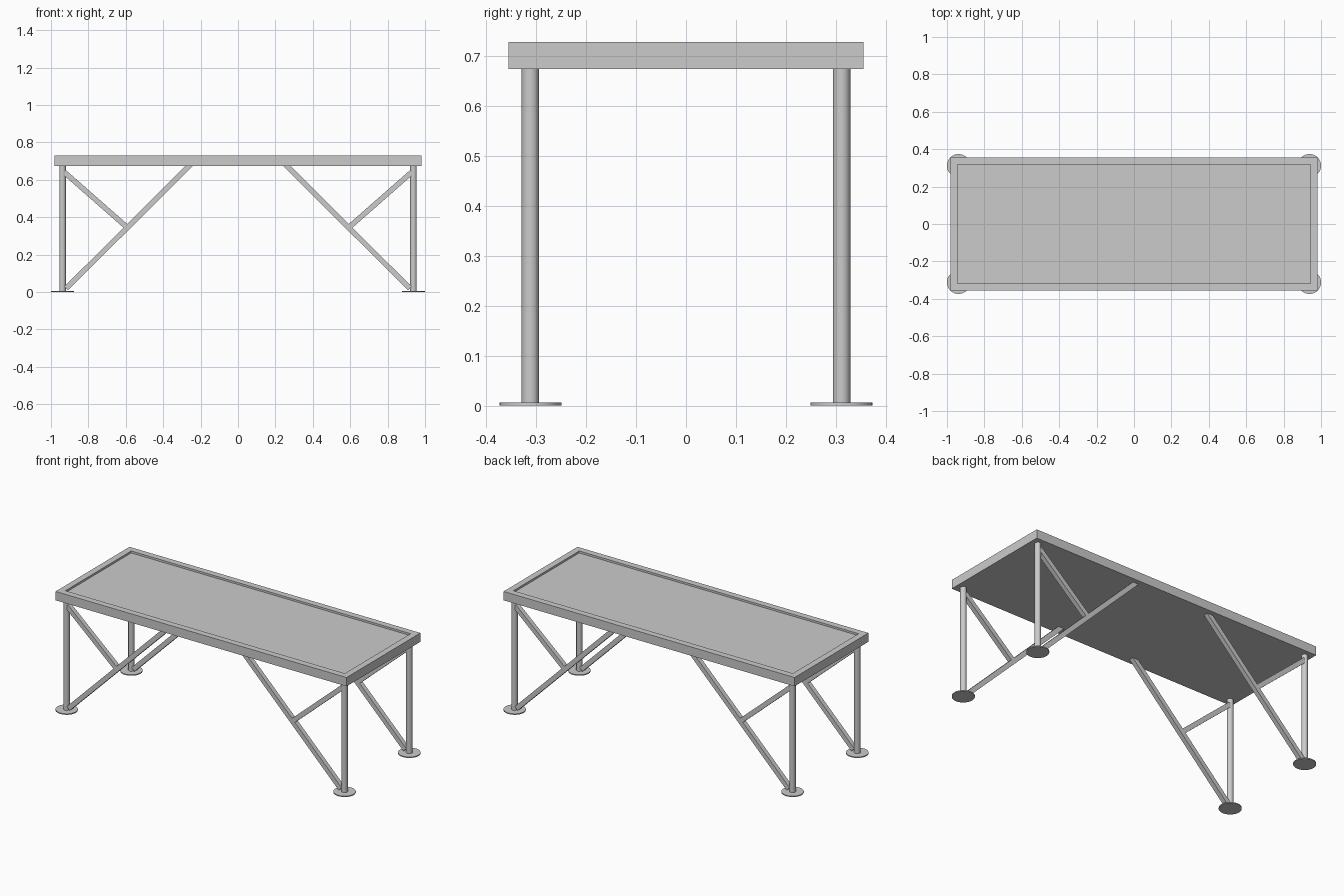
import bpy, bmesh
from math import atan2
from mathutils import Vector

cube = bpy.data.objects.get("Cube")
if cube:
    bpy.data.objects.remove(cube, do_unlink=True)

grey = bpy.data.materials.new("light_grey")
grey.use_nodes = True
colour = (0.6, 0.6, 0.6, 1)
grey.diffuse_color = colour
grey.node_tree.nodes["Principled BSDF"].inputs["Base Color"].default_value = colour

LEG_X, LEG_Y = 0.938, 0.312
TOP_LOW, TOP_HIGH = 0.675, 0.729


def finish(name):
    obj = bpy.context.object
    obj.name = name
    obj.data.materials.append(grey)
    return obj


def box(name, centre, size):
    bpy.ops.mesh.primitive_cube_add(size=1, location=centre)
    obj = finish(name)
    obj.scale = size
    bpy.ops.object.transform_apply(location=False, rotation=False)
    return obj


def disc(name, x, y, low, high, radius):
    bpy.ops.mesh.primitive_cylinder_add(vertices=32, radius=radius, depth=high - low,
                                        location=(x, y, (low + high) / 2))
    finish(name)
    bpy.ops.object.shade_smooth_by_angle()


def bar(name, start, end, width=0.028):
    # Square bar between two points in an x-z plane
    a, b = Vector(start), Vector(end)
    d = b - a
    obj = box(name, (a + b) / 2, (d.length, width, width))
    obj.rotation_euler.y = -atan2(d.z, d.x)


# Table top with a raised rim around a sunken panel
top = box("table_top", (0, 0, (TOP_LOW + TOP_HIGH) / 2), (1.964, 0.712, TOP_HIGH - TOP_LOW))
bm = bmesh.new()
bm.from_mesh(top.data)
panel = [f for f in bm.faces if f.normal.z > 0.9]
bmesh.ops.inset_region(bm, faces=panel, thickness=0.055)
bmesh.ops.inset_region(bm, faces=panel, thickness=0)
bmesh.ops.translate(bm, verts=panel[0].verts, vec=(0, 0, -0.012))
bm.to_mesh(top.data)
bm.free()

# Four legs, each with a foot plate, a long brace and a short brace
for side, sx in (("left", 1), ("right", -1)):
    for end, sy in (("front", -1), ("back", 1)):
        tag = f"{end}_{side}"
        x, y = sx * LEG_X, sy * LEG_Y
        disc(f"{tag}_foot", x, y, 0, 0.006, 0.062)
        disc(f"{tag}_leg", x, y, 0.006, TOP_LOW, 0.0175)
        bar(f"{tag}_long_brace", (sx * 0.918, y, 0.02), (sx * 0.25, y, 0.686))
        bar(f"{tag}_short_brace", (sx * 0.93, y, 0.642), (sx * 0.594, y, 0.347))
